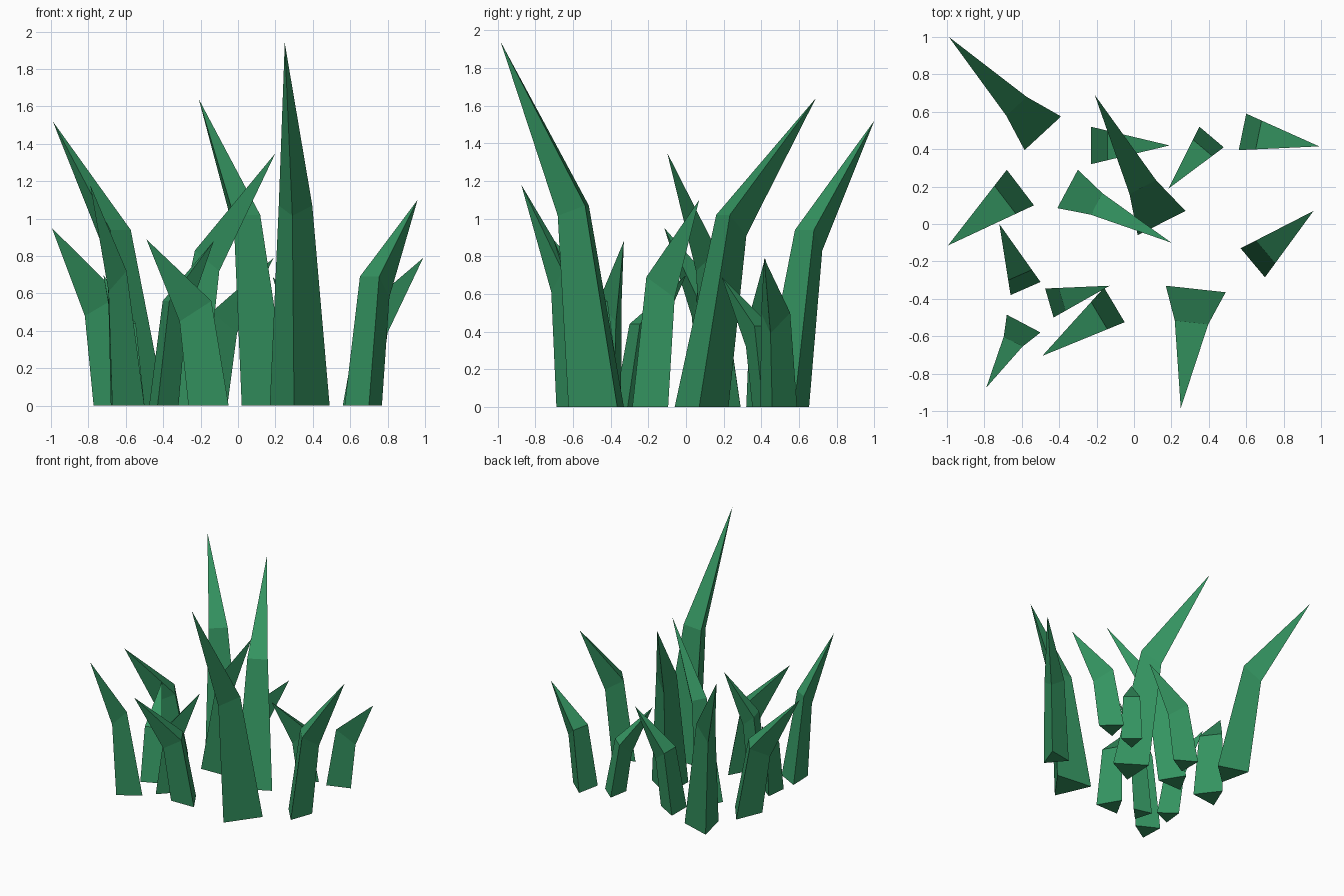
import bpy, bmesh
from mathutils import Vector

if "Cube" in bpy.data.objects:
    bpy.data.objects.remove(bpy.data.objects["Cube"])

green = bpy.data.materials.new("grass_green")
green.diffuse_color = (0.035, 0.30, 0.12, 1)
green.use_nodes = True
green.node_tree.nodes["Principled BSDF"].inputs["Base Color"].default_value = green.diffuse_color

# taper of the bent section and how far it leans, for slender and stout blades
SLENDER = (0.56, 0.28)
STOUT = (0.79, 0.21)


def blade(name, a, b, tip, knee, style):
    """Three-sided blade: base edge a-b, bent at height knee, ending in a point."""
    taper, lean = style
    a, b, tip = Vector((*a, 0)), Vector((*b, 0)), Vector(tip)
    centre = (a + b) / 2
    reach = Vector((tip.x, tip.y, 0)) - centre
    half = (b - a) / 2
    out = Vector((-half.y, half.x, 0)) * 1.732
    if out.dot(reach) < 0:
        out = -out
    drop = Vector((0, 0, 0.055 if tip.z > 1.8 else 0.11))
    mid = centre + reach * lean + Vector((0, 0, knee))

    bm = bmesh.new()
    base = [bm.verts.new(p) for p in (a, b, centre + out)]
    bend = [bm.verts.new(p) for p in (mid - half * taper, mid + half * taper,
                                      mid + out * taper - drop)]
    point = bm.verts.new(tip)
    bm.faces.new(base)
    for i in range(3):
        j = (i + 1) % 3
        bm.faces.new((base[i], base[j], bend[j], bend[i]))
        bm.faces.new((bend[i], bend[j], point))
    bmesh.ops.recalc_face_normals(bm, faces=bm.faces)
    mesh = bpy.data.meshes.new(name)
    bm.to_mesh(mesh)
    bm.free()
    mesh.materials.append(green)
    bpy.context.collection.objects.link(bpy.data.objects.new(name, mesh))


# tall slender blades
slender = [
    ((0.17, -0.33), (0.49, -0.365), (0.25, -0.985, 1.94), 1.07),
    ((-0.39, 0.575), (-0.585, 0.395), (-0.99, 1.0, 1.52), 0.94),
    ((0.275, 0.07), (0.02, -0.06), (-0.21, 0.69, 1.64), 1.02),
    ((-0.41, 0.085), (-0.30, 0.29), (0.20, -0.10, 1.35), 0.83),
    ((-0.68, -0.485), (-0.50, -0.58), (-0.79, -0.875, 1.18), 0.72),
]
# short stout blades
stout = [
    ((-0.23, 0.52), (-0.23, 0.32), (0.19, 0.42, 0.79), 0.50),
    ((0.60, 0.59), (0.56, 0.395), (0.99, 0.415, 0.79), 0.50),
    ((0.35, 0.52), (0.48, 0.41), (0.185, 0.19, 0.69), 0.43),
    ((0.57, -0.13), (0.70, -0.285), (0.96, 0.07, 1.10), 0.69),
    ((-0.68, 0.29), (-0.535, 0.10), (-0.995, -0.115, 0.95), 0.59),
    ((-0.50, -0.31), (-0.66, -0.38), (-0.72, 0.0, 0.70), 0.44),
    ((-0.475, -0.345), (-0.43, -0.50), (-0.13, -0.33, 0.88), 0.56),
    ((-0.16, -0.34), (-0.05, -0.525), (-0.49, -0.705, 0.89), 0.56),
]
for i, args in enumerate(slender):
    blade(f"tall_blade_{i + 1}", *args, SLENDER)
for i, args in enumerate(stout):
    blade(f"short_blade_{i + 1}", *args, STOUT)
